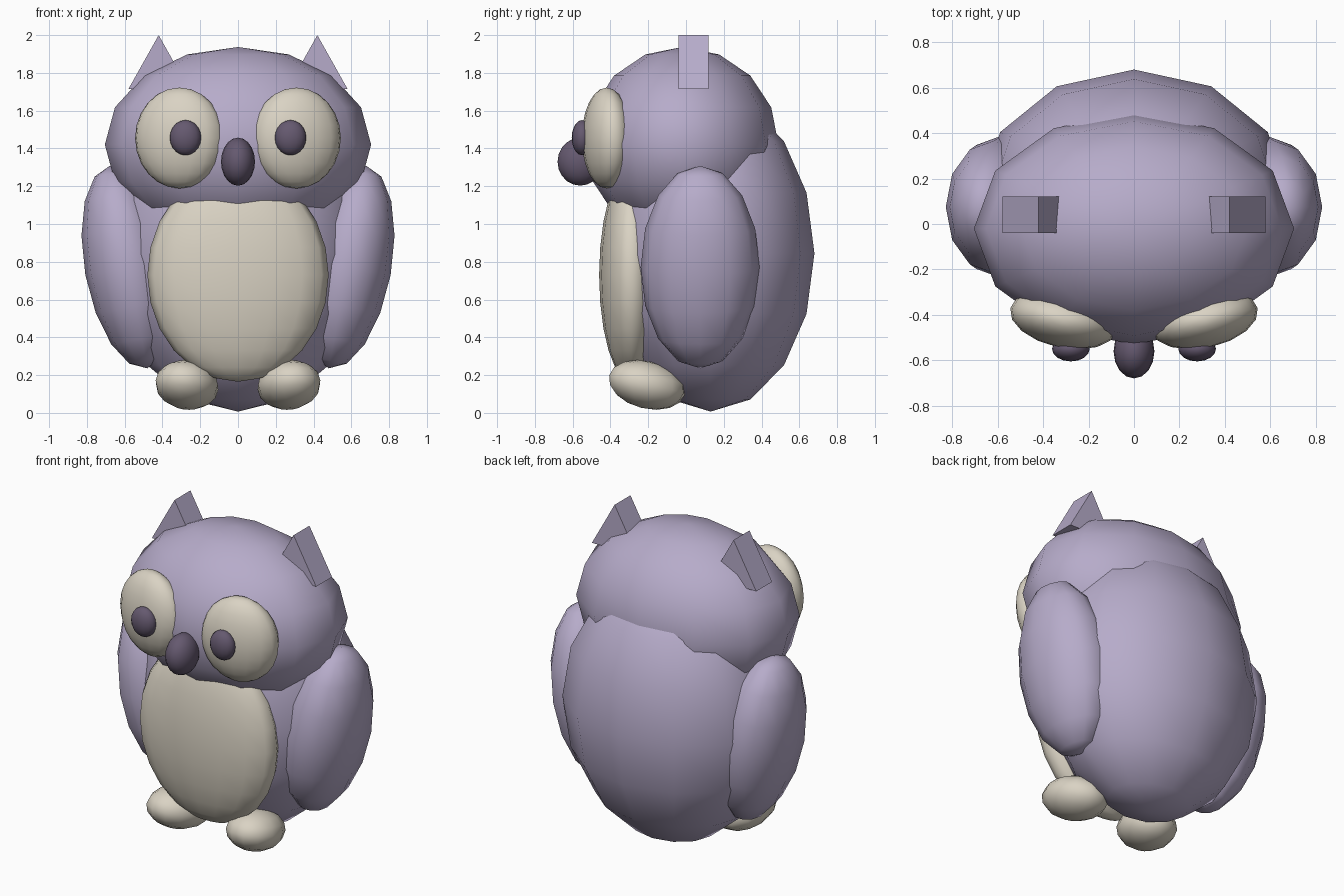
import bpy, bmesh
from math import radians
from mathutils import Matrix, Euler

if "Cube" in bpy.data.objects:
    bpy.data.objects.remove(bpy.data.objects["Cube"])


def material(name, rgb):
    m = bpy.data.materials.new(name)
    m.diffuse_color = (*rgb, 1)
    m.use_nodes = True
    m.node_tree.nodes["Principled BSDF"].inputs["Base Color"].default_value = m.diffuse_color
    return m


LILAC = material("lilac", (0.47, 0.41, 0.59))
CREAM = material("cream", (0.70, 0.65, 0.55))
DARK = material("dark_plum", (0.13, 0.10, 0.16))


def finish(bm, name, mat, smooth):
    bmesh.ops.recalc_face_normals(bm, faces=bm.faces[:])
    for f in bm.faces:
        f.smooth = smooth
    me = bpy.data.meshes.new(name)
    bm.to_mesh(me)
    bm.free()
    me.materials.append(mat)
    ob = bpy.data.objects.new(name, me)
    bpy.context.collection.objects.link(ob)
    return ob


def ellipsoid(name, mat, centre, radii, rot=(0, 0, 0), segs=12, rings=8):
    bm = bmesh.new()
    bmesh.ops.create_uvsphere(bm, u_segments=segs, v_segments=rings, radius=1)
    m = (Matrix.Translation(centre)
         @ Euler([radians(a) for a in rot]).to_matrix().to_4x4()
         @ Matrix.Diagonal((*radii, 1)))
    bm.transform(m)
    return finish(bm, name, mat, True)


def pair(name, mat, centre, radii, rot=(0, 0, 0), **kw):
    # mirrored copy: x flips, so turns about y and z flip too
    for side, s in (("right", 1), ("left", -1)):
        ellipsoid(f"{side}_{name}", mat, (s * centre[0], *centre[1:]), radii,
                  (rot[0], s * rot[1], s * rot[2]), **kw)


# body, head and belly
ellipsoid("body", LILAC, (0, 0.13, 0.845), (0.68, 0.55, 0.838))
ellipsoid("head", LILAC, (0, -0.02, 1.42), (0.705, 0.51, 0.517))
ellipsoid("belly", CREAM, (0, -0.29, 0.73), (0.48, 0.17, 0.565), segs=16, rings=12)

# wings, lower ends tucked in
pair("wing", LILAC, (0.58, 0.075, 0.772), (0.232, 0.315, 0.545), (0, 10.5, 0))

# face
pair("eye", CREAM, (0.31, -0.42, 1.455), (0.24, 0.125, 0.267), (0, 0, 12), segs=16, rings=12)
pair("pupil", DARK, (0.278, -0.55, 1.457), (0.083, 0.055, 0.093), segs=16, rings=10)
ellipsoid("beak", DARK, (0, -0.56, 1.33), (0.09, 0.12, 0.127), segs=16, rings=10)

# feet, toes slightly raised and turned out
pair("foot", CREAM, (0.27, -0.207, 0.148), (0.168, 0.212, 0.125), (-14, 0, 14))

# ear tufts: triangular prisms
for side, s in (("right", 1), ("left", -1)):
    bm = bmesh.new()
    tri = [bm.verts.new((s * x, -0.04, z)) for x, z in ((0.26, 1.715), (0.58, 1.715), (0.42, 2.0))]
    face = bm.faces.new(tri)
    ext = bmesh.ops.extrude_face_region(bm, geom=[face], use_keep_orig=True)
    new = [v for v in ext["geom"] if isinstance(v, bmesh.types.BMVert)]
    bmesh.ops.translate(bm, verts=new, vec=(0, 0.16, 0))
    finish(bm, f"{side}_ear_tuft", LILAC, False)
